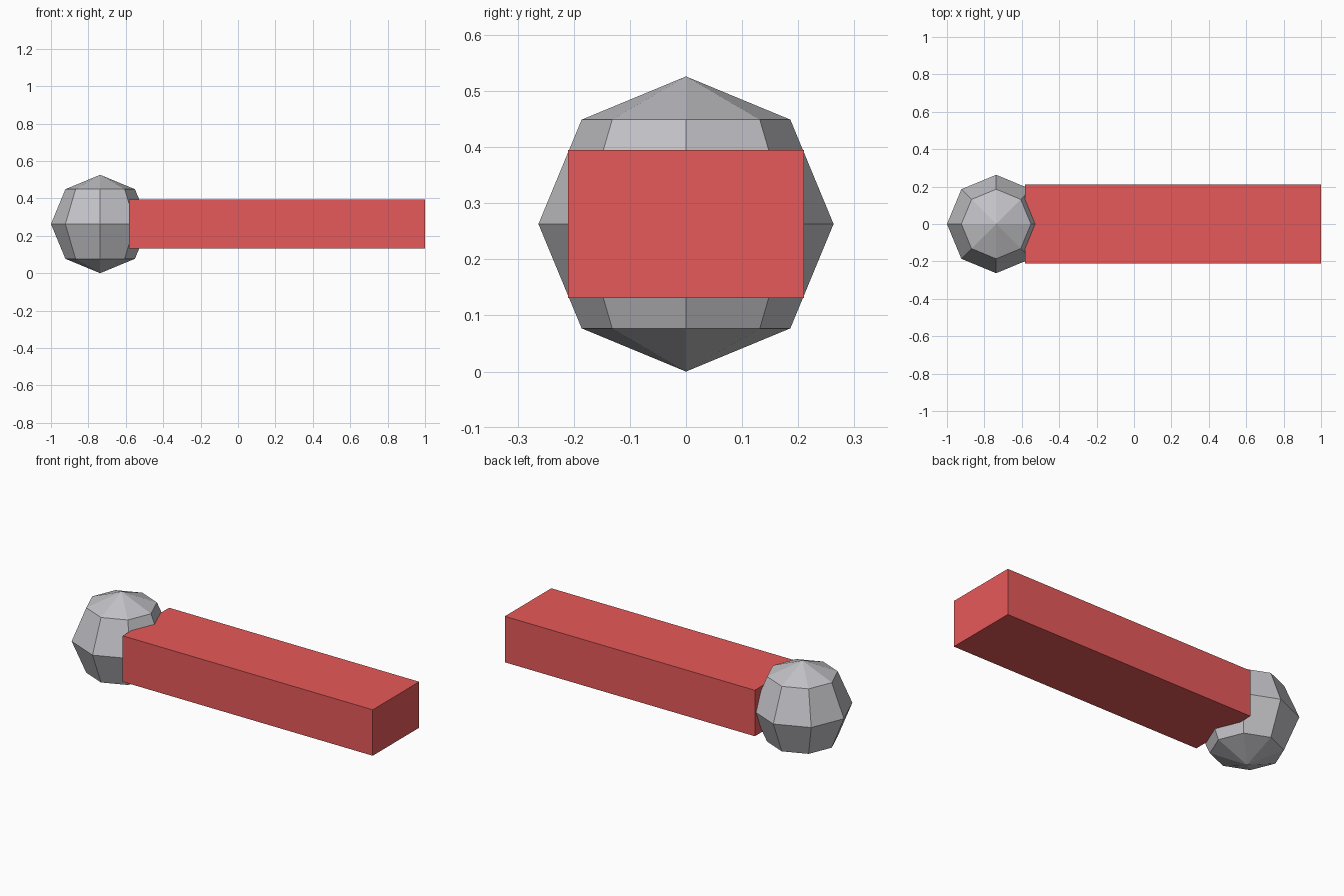
import bpy

cube = bpy.data.objects.get("Cube")
if cube:
    bpy.data.objects.remove(cube, do_unlink=True)


def material(name, rgb):
    mat = bpy.data.materials.new(name)
    mat.use_nodes = True
    color = (*rgb, 1.0)
    mat.diffuse_color = color
    mat.node_tree.nodes["Principled BSDF"].inputs["Base Color"].default_value = color
    return mat


def finish(name, mat):
    obj = bpy.context.object
    obj.name = obj.data.name = name
    obj.data.materials.append(mat)
    return obj


red = material("red", (0.8, 0.1, 0.1))
grey = material("grey", (0.54, 0.54, 0.57))

radius = 0.263

# Faceted ball at the right end
bpy.ops.mesh.primitive_uv_sphere_add(
    segments=8, ring_count=4, radius=radius, location=(radius - 1, 0, radius))
finish("ball_head", grey)

# Long square-edged handle, its end sunk into the ball
start, end = -0.583, 1.0
bpy.ops.mesh.primitive_cube_add(size=1, location=((start + end) / 2, 0, radius))
handle = finish("handle", red)
for v in handle.data.vertices:
    v.co.x *= end - start
    v.co.y *= 0.42
    v.co.z *= radius
